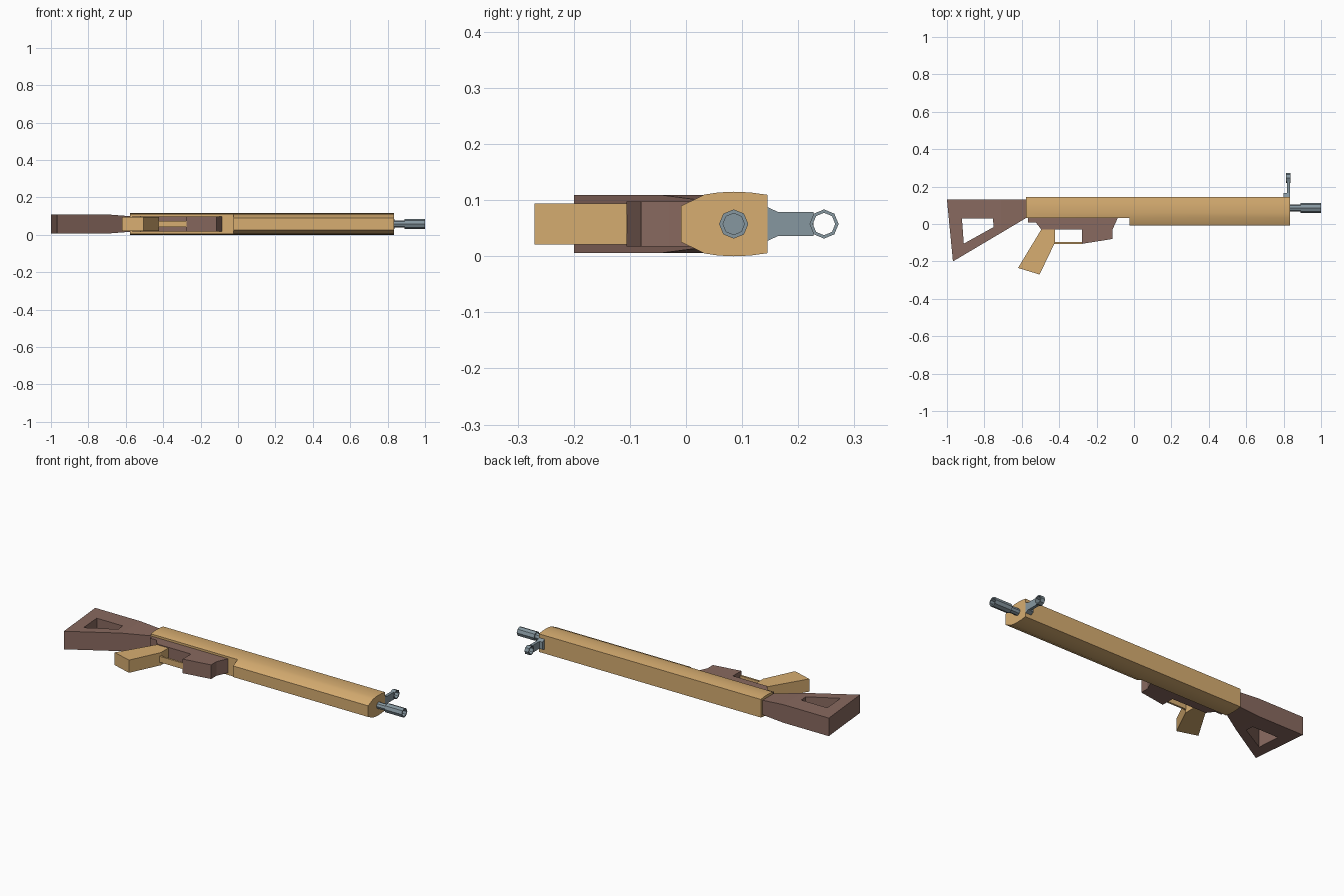
import bpy, bmesh, math

if "Cube" in bpy.data.objects:
    bpy.data.objects.remove(bpy.data.objects["Cube"])

ZC = 0.0575  # centre plane of the flat-lying model


def material(name, rgb):
    m = bpy.data.materials.new(name)
    m.diffuse_color = (*rgb, 1)
    m.use_nodes = True
    m.node_tree.nodes["Principled BSDF"].inputs["Base Color"].default_value = m.diffuse_color
    return m


TAN = material("tan wood", (0.68, 0.42, 0.165))
BROWN = material("dark brown", (0.25, 0.142, 0.115))
STEEL = material("blue grey steel", (0.24, 0.31, 0.35))


def finish(bm, name, mat, smooth=False):
    bmesh.ops.remove_doubles(bm, verts=bm.verts, dist=1e-5)
    bmesh.ops.recalc_face_normals(bm, faces=bm.faces)
    me = bpy.data.meshes.new(name)
    bm.to_mesh(me)
    bm.free()
    me.materials.append(mat)
    ob = bpy.data.objects.new(name, me)
    bpy.context.collection.objects.link(ob)
    if smooth:
        bpy.ops.object.select_all(action='DESELECT')
        ob.select_set(True)
        bpy.context.view_layer.objects.active = ob
        bpy.ops.object.shade_smooth_by_angle(angle=math.radians(22))
    return ob


def loft(name, sections, mat, closed=False, smooth=False):
    """Skin a list of equal-length point rings; closed joins last ring to first."""
    bm = bmesh.new()
    rings = [[bm.verts.new(p) for p in s] for s in sections]
    n = len(rings[0])
    pairs = list(zip(rings, rings[1:]))
    if closed:
        pairs.append((rings[-1], rings[0]))
    else:
        bm.faces.new(rings[0])
        bm.faces.new(rings[-1])
    for a, b in pairs:
        for i in range(n):
            j = (i + 1) % n
            bm.faces.new((a[i], a[j], b[j], b[i]))
    return finish(bm, name, mat, smooth)


def plate(name, profile, half, mat):
    """Extrude an x-y profile symmetrically about the centre plane."""
    return loft(name, [[(x, y, ZC + s * half) for x, y in profile] for s in (-1, 1)], mat)


def octagon(x, r, y):
    return [(x, y + r * math.cos(k * math.pi / 4), ZC + r * math.sin(k * math.pi / 4))
            for k in range(8)]


# Body: bulged cross-section, with its underside stepped up at the rear
half = [(0.145, 0.052), (0.115, 0.0562), (0.085, 0.0575), (0.058, 0.0562),
        (0.033, 0.0525), (-0.009, 0.032)]
outline = half + [(y, -z) for y, z in reversed(half)]


def body_ring(x, floor):
    return [(x, max(y, floor), ZC + z) for y, z in outline]


loft("body", [body_ring(-0.578, 0.033), body_ring(-0.025, 0.033),
              body_ring(-0.025, -1), body_ring(0.835, -1)], TAN, smooth=True)

# Stock: frame with an opening, narrowing toward the body
outer = [(-1.0, 0.13), (-0.575, 0.13), (-0.575, 0.033), (-0.968, -0.2)]
inner = [(-0.92, 0.03), (-0.755, 0.03), (-0.75, -0.016), (-0.91, -0.105)]
T = 0.052
stock = loft("stock", [[(x, y, ZC + z) for x, y in p]
                       for p, z in ((outer, -T), (outer, T), (inner, T), (inner, -T))],
             BROWN, closed=True)
bm = bmesh.new()
bm.from_mesh(stock.data)
bmesh.ops.bisect_plane(bm, geom=bm.verts[:] + bm.edges[:] + bm.faces[:],
                       plane_co=(-0.71, 0, 0), plane_no=(1, 0, 0))
for v in bm.verts:
    if v.co.x > -0.6:
        v.co.z = ZC + (v.co.z - ZC) * 0.8
bm.to_mesh(stock.data)
bm.free()

# Lower housing, with the deeper block at its front
plate("lower_housing", [(-0.567, 0.036), (-0.567, 0.008), (-0.525, 0.008), (-0.495, -0.03),
                        (-0.278, -0.03), (-0.278, -0.106), (-0.115, -0.08),
                        (-0.115, -0.03), (-0.085, 0.036)], 0.0405, BROWN)

# Grip and guard bar
plate("grip", [(-0.495, -0.028), (-0.422, -0.028), (-0.422, -0.098),
               (-0.505, -0.27), (-0.62, -0.235)], 0.0365, TAN)
plate("guard_bar", [(-0.43, -0.095), (-0.275, -0.095), (-0.275, -0.106), (-0.43, -0.106)],
      0.017, TAN)

# Barrel with wider hollow tip
loft("barrel", [octagon(x, r, 0.085) for x, r in
                ((0.83, 0.019), (0.89, 0.019), (0.89, 0.026), (1.0, 0.026),
                 (1.0, 0.019), (0.975, 0.019))], STEEL)

# Front sight: flared foot, post and ring
loft("sight_foot", [[(x, y, ZC + z) for y, z in
                     ((0.143, -0.031), (0.165, -0.021), (0.165, 0.021), (0.143, 0.031))]
                    for x in (0.798, 0.834)], STEEL)
plate("sight_post", [(0.817, 0.16), (0.834, 0.16), (0.834, 0.227), (0.817, 0.227)],
      0.021, STEEL)
loft("sight_ring", [octagon(x, r, 0.246) for x, r in
                    ((0.812, 0.026), (0.838, 0.026), (0.838, 0.02), (0.812, 0.02))],
     STEEL, closed=True)
